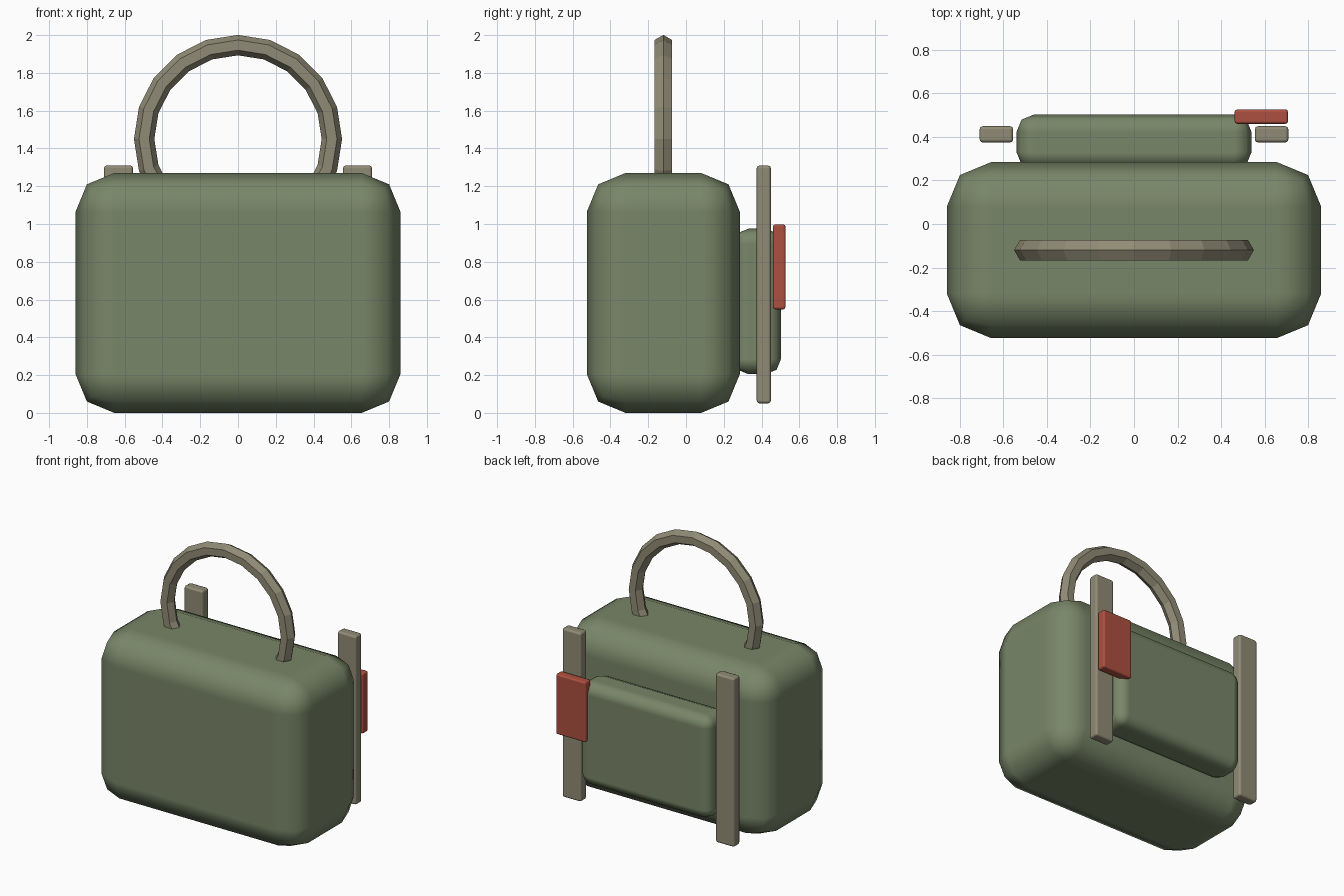
import bpy

if "Cube" in bpy.data.objects:
    bpy.data.objects.remove(bpy.data.objects["Cube"])


def material(name, rgb):
    m = bpy.data.materials.new(name)
    m.diffuse_color = (*rgb, 1)
    m.use_nodes = True
    m.node_tree.nodes["Principled BSDF"].inputs["Base Color"].default_value = m.diffuse_color
    return m


GREEN = material("green_fabric", (0.19, 0.24, 0.14))
TAN = material("tan_webbing", (0.28, 0.26, 0.18))
RED = material("red_patch", (0.42, 0.08, 0.05))


def rounded_box(name, lo, hi, bevel, mat):
    """Box between two corners with two-step rounded edges."""
    centre = [(a + b) / 2 for a, b in zip(lo, hi)]
    bpy.ops.mesh.primitive_cube_add(size=1, location=centre)
    ob = bpy.context.object
    ob.name = name
    ob.scale = [b - a for a, b in zip(lo, hi)]
    bpy.ops.object.transform_apply(location=False, rotation=False, scale=True)
    bpy.ops.object.shade_smooth()
    mod = ob.modifiers.new("rounding", 'BEVEL')
    mod.width = bevel
    mod.segments = 2
    mod.limit_method = 'NONE'
    mod.harden_normals = True
    ob.data.materials.append(mat)
    return ob


# Main bag and outer pocket
rounded_box("bag_body", (-0.86, -0.525, 0), (0.86, 0.285, 1.27), 0.205, GREEN)
rounded_box("pocket", (-0.54, 0.25, 0.205), (0.54, 0.503, 0.975), 0.08, GREEN)

# Pair of upright shoulder straps
for side, label in ((-1, "left"), (1, "right")):
    xs = sorted((side * 0.555, side * 0.71))
    rounded_box("strap_" + label, (xs[0], 0.374, 0.05),
                (xs[1], 0.45, 1.31), 0.016, TAN)

# Red patch overlapping one strap
rounded_box("red_patch", (0.462, 0.46, 0.548), (0.708, 0.527, 0.998), 0.013, RED)

# Ring handle, lower half sunk into the bag
bpy.ops.mesh.primitive_torus_add(
    major_radius=0.497, minor_radius=0.054, major_segments=20, minor_segments=6,
    location=(0, -0.12, 1.45), rotation=(1.570796, 0, 0))
handle = bpy.context.object
handle.name = "handle"
bpy.ops.object.shade_flat()
handle.data.materials.append(TAN)
